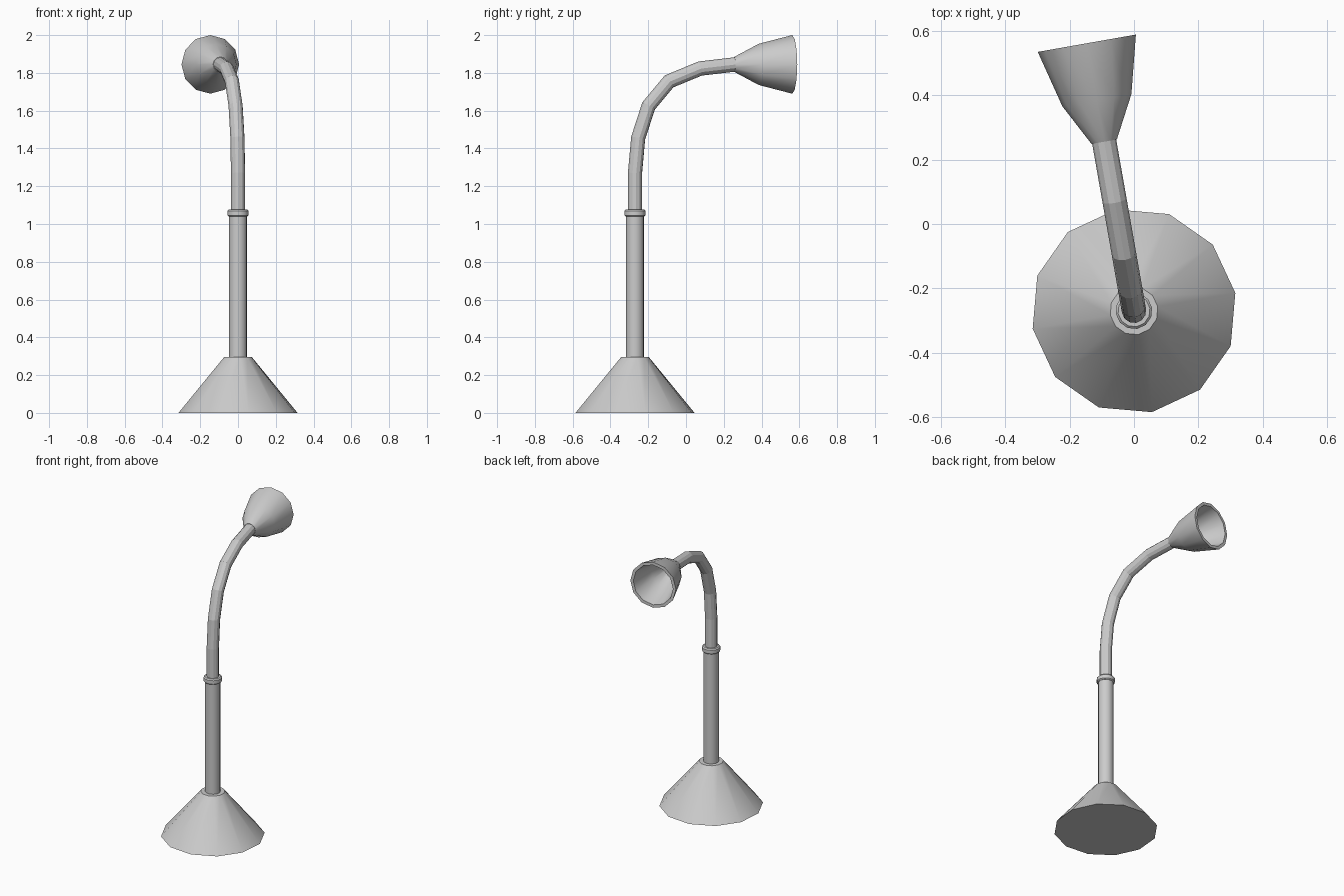
import bpy, bmesh
from math import cos, sin, pi, radians
from mathutils import Vector, Matrix

if "Cube" in bpy.data.objects:
    bpy.data.objects.remove(bpy.data.objects["Cube"])

SIDES = 12
# lamp stands off-centre and is turned 10 degrees; its local +y is the arm direction
PLACE = Matrix.Translation((0, -0.27, 0)) @ Matrix.Rotation(radians(10), 4, 'Z')


def loft(name, rings, smooth=True):
    """Skin a list of point rings and cap both ends."""
    bm = bmesh.new()
    loops = [[bm.verts.new(p) for p in ring] for ring in rings]
    for a, b in zip(loops, loops[1:]):
        for i in range(SIDES):
            j = (i + 1) % SIDES
            bm.faces.new((a[i], a[j], b[j], b[i]))
    bm.faces.new(loops[0])
    bm.faces.new(loops[-1])
    bmesh.ops.recalc_face_normals(bm, faces=bm.faces)
    mesh = bpy.data.meshes.new(name)
    bm.to_mesh(mesh)
    bm.free()
    mesh.transform(PLACE)
    ob = bpy.data.objects.new(name, mesh)
    bpy.context.collection.objects.link(ob)
    bpy.context.view_layer.objects.active = ob
    for o in bpy.context.selected_objects:
        o.select_set(False)
    ob.select_set(True)
    if smooth:
        bpy.ops.object.shade_smooth_by_angle(angle=radians(33))
    return ob


def ring(centre, u, v, r, stretch=1.0):
    return [Vector(centre) + r * (cos(2 * pi * i / SIDES) * u + stretch * sin(2 * pi * i / SIDES) * v)
            for i in range(SIDES)]


X, Y, Z = Vector((1, 0, 0)), Vector((0, 1, 0)), Vector((0, 0, 1))


def turned(name, profile):
    """Upright turned part from (radius, height) pairs."""
    return loft(name, [ring((0, 0, h), X, Y, r) for r, h in profile])


# base, pole and collar
turned("base", [(0.32, 0), (0.075, 0.295)])
turned("pole", [(0.048, 0.28), (0.048, 1.05)])
turned("collar", [(0.05, 1.04), (0.057, 1.046), (0.057, 1.07), (0.05, 1.077)])

# bent neck, mitred at each joint
path = [Vector((0, d, z)) for d, z in
        [(0, 1.06), (0, 1.27), (0.017, 1.455), (0.073, 1.625),
         (0.183, 1.755), (0.35, 1.823), (0.54, 1.845)]]
rings = []
for i, p in enumerate(path):
    before = (p - path[i - 1]).normalized() if i else Z
    after = (path[i + 1] - p).normalized() if i < len(path) - 1 else Y
    tangent = (before + after).normalized()
    rings.append(ring(p, X, tangent.cross(X), 0.038, 1 / tangent.dot(after)))
loft("neck", rings, smooth=False)

# hollow lamp shade: outside, rim, then inside
shade = [(0.04, 0.534), (0.109, 0.665), (0.155, 0.845),
         (0.135, 0.845), (0.092, 0.672), (0.03, 0.56)]
loft("lamp_shade", [ring((0, d, 1.845), X, Z, r) for r, d in shade])
